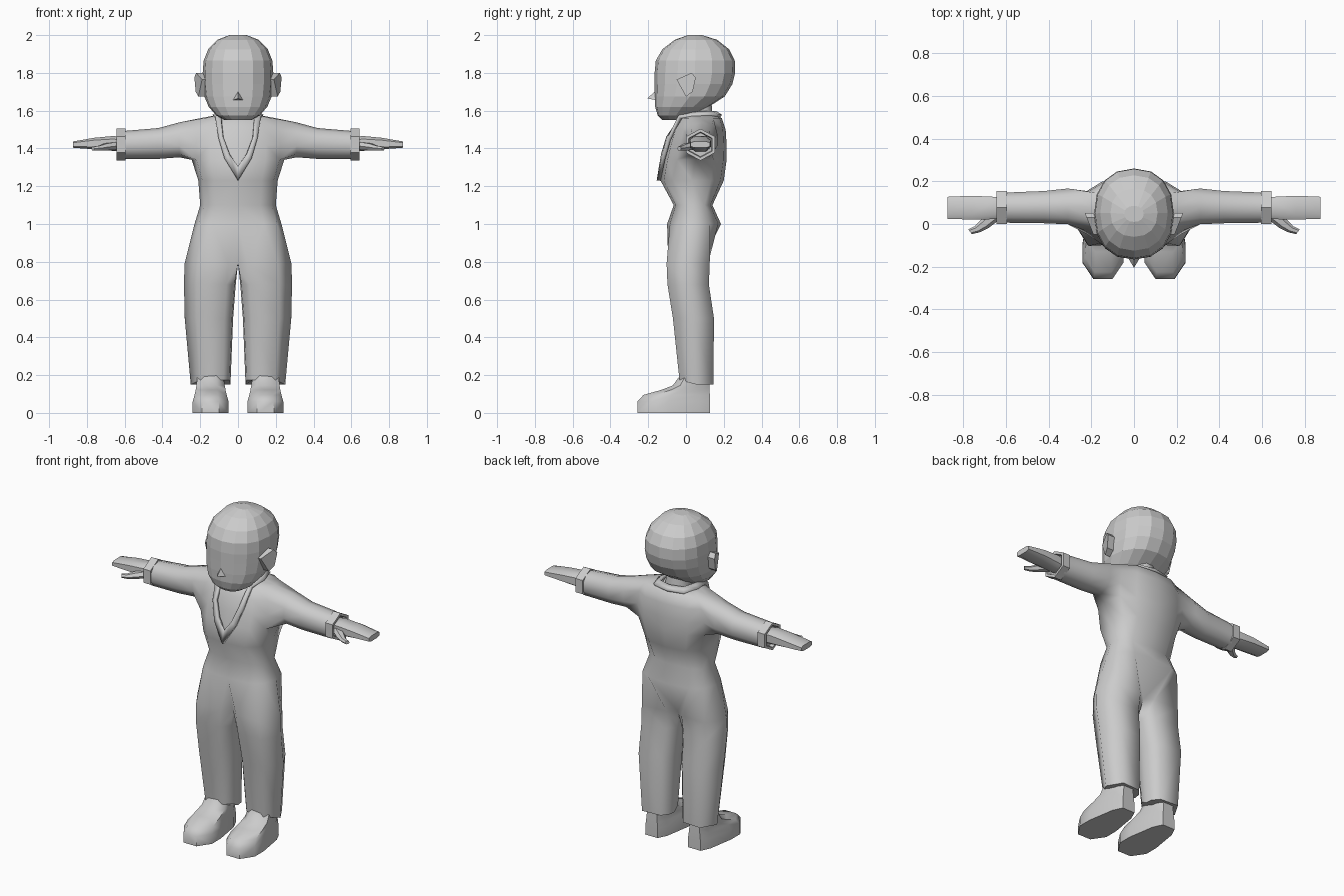
import bpy, bmesh, math
from mathutils import Matrix

if "Cube" in bpy.data.objects:
    bpy.data.objects.remove(bpy.data.objects["Cube"])

grey = bpy.data.materials.new("plain_grey")
grey.diffuse_color = (0.6, 0.6, 0.6, 1)
grey.use_nodes = True
grey.node_tree.nodes["Principled BSDF"].inputs["Base Color"].default_value = grey.diffuse_color


def sgnpow(v, p):
    return math.copysign(abs(v) ** p, v)


def oval(a0, a1, b0, b1, angles, p=1.0):
    """Points of a rounded box between a0..a1 and b0..b1, angles in degrees."""
    out = []
    for t in angles:
        c, s = math.cos(math.radians(t)), math.sin(math.radians(t))
        out.append(((a0 + a1) / 2 + (a1 - a0) / 2 * sgnpow(c, p),
                    (b0 + b1) / 2 + (b1 - b0) / 2 * sgnpow(s, p)))
    return out


def even(n, start=0):
    return [start + 360 * i / n for i in range(n)]


def skin(bm, rings, closed=True):
    """Join neighbouring rings of vertices with quads."""
    for a, b in zip(rings, rings[1:]):
        n = len(a)
        for i in range(n if closed else n - 1):
            j = (i + 1) % n
            bm.faces.new((a[i], a[j], b[j], b[i]))


def finish(name, bm, mirror=False, angle=50):
    if mirror:
        bmesh.ops.mirror(bm, geom=bm.verts[:] + bm.edges[:] + bm.faces[:],
                         matrix=Matrix.Identity(4), merge_dist=0.0005, axis='X')
        bmesh.ops.remove_doubles(bm, verts=bm.verts[:], dist=0.0005)
    bmesh.ops.recalc_face_normals(bm, faces=bm.faces[:])
    me = bpy.data.meshes.new(name)
    bm.to_mesh(me)
    bm.free()
    me.materials.append(grey)
    ob = bpy.data.objects.new(name, me)
    bpy.context.collection.objects.link(ob)
    if angle:
        bpy.ops.object.select_all(action='DESELECT')
        ob.select_set(True)
        bpy.context.view_layer.objects.active = ob
        bpy.ops.object.shade_smooth_by_angle(angle=math.radians(angle))
    return ob


def loft(name, rings, mirror=False, angle=50):
    bm = bmesh.new()
    vs = [[bm.verts.new(p) for p in r] for r in rings]
    skin(bm, vs)
    bm.faces.new(vs[0])
    bm.faces.new(vs[-1])
    return finish(name, bm, mirror, angle)


# Suit: half torso, sleeve and trouser leg in one skin, then mirrored
bm = bmesh.new()
torso = [(1.575, .12, .0, .165), (1.56, .20, -.03, .19), (1.50, .235, -.07, .21),
         (1.42, .25, -.095, .215), (1.34, .245, -.115, .215), (1.23, .21, -.135, .20),
         (1.10, .20, -.065, .14), (1.00, .23, -.10, .185)]
half = [-90, -60, -30, 0, 30, 60, 90]
rows = []
for z, w, yf, yb in torso:
    pts = oval(-w, w, yf, yb, half, .75)
    pts[0], pts[-1] = (0, yf), (0, yb)
    rows.append([bm.verts.new((x, y, z)) for x, y in pts])
for r in range(len(rows) - 1):
    for c in range(6):
        if not (1 <= r <= 3 and c in (2, 3)):      # leave the sleeve hole open
            bm.faces.new((rows[r][c], rows[r][c + 1], rows[r + 1][c + 1], rows[r + 1][c]))
bm.faces.new(rows[0])

# Sleeve grown from the hole
hole = [(1, 2), (1, 3), (1, 4), (2, 4), (3, 4), (4, 4), (4, 3), (4, 2), (3, 2), (2, 2)]
sleeve = [[rows[r][c] for r, c in hole]]
for x, y0, y1, z0, z1 in [(.31, -.005, .17, 1.353, 1.538), (.42, 0, .158, 1.345, 1.508),
                          (.61, .003, .15, 1.345, 1.492)]:
    ring = oval(y0, y1, z0, z1, [126 - 36 * i for i in range(10)], .9)
    sleeve.append([bm.verts.new((x, y, z)) for y, z in ring])
skin(bm, sleeve)
bm.faces.new(sleeve[-1])

# Trouser leg: waist row runs into the leg and the crotch points
turn = [-160, -125, -65, 0, 65, 125, 160, 180]
legs = []
for z, x0, x1, yf, yb in [(.79, .0, .283, -.112, .135), (.68, .012, .286, -.107, .13),
                          (.50, .026, .282, -.078, .157), (.15, .04, .25, -.042, .152)]:
    legs.append([bm.verts.new((x, y, z)) for x, y in oval(x0, x1, yf, yb, turn, .8)])
for i, y in ((0, -.05), (6, .08), (7, .015)):
    legs[0][i].co = (0, y, .79)
skin(bm, [rows[-1], legs[0][:7]], closed=False)
skin(bm, legs)
bm.faces.new(legs[-1])
for v in legs[-1]:                                  # hem lifts a little in front
    if v.co.y < .02:
        v.co.z += .025
bmesh.ops.delete(bm, geom=[v for v in bm.verts if not v.link_faces], context='VERTS')
finish("suit", bm, mirror=True, angle=75)

# Collar: raised strip round the neck, meeting in a V on the chest
inner = [(0, .155, 1.59), (.075, .135, 1.59), (.095, .07, 1.59), (.09, -.01, 1.585),
         (.078, -.095, 1.46), (.045, -.122, 1.37), (0, -.133, 1.305)]
outer = [(0, .185, 1.57), (.10, .165, 1.57), (.13, .07, 1.57), (.12, -.035, 1.565),
         (.102, -.09, 1.45), (.07, -.12, 1.345), (0, -.145, 1.23)]
bm = bmesh.new()
skin(bm, [[bm.verts.new(p) for p in inner], [bm.verts.new(p) for p in outer]], closed=False)
collar = finish("collar", bm, mirror=True, angle=40)
mod = collar.modifiers.new("thickness", 'SOLIDIFY')
mod.thickness = .02
mod.offset = 0

# Cuffs: hexagonal bands
bm = bmesh.new()
hexes = [[bm.verts.new((x, .0765 + s * .0895 * math.cos(math.radians(t)),
                        1.42 + s * .0845 * math.sin(math.radians(t)))) for t in even(6, 30)]
         for x, s in ((.595, .8), (.595, 1), (.643, 1), (.643, .8), (.62, .75))]
skin(bm, hexes)
bm.faces.new(hexes[0])
bm.faces.new(hexes[-1])
finish("cuffs", bm, mirror=True, angle=30)

# Mitten hands and thumbs
loft("hands", [[(x, y, z) for y, z in oval(y0, y1, z0, z1, even(8, 22.5), .6)]
               for x, y0, y1, z0, z1 in [(.60, .03, .125, 1.38, 1.46), (.66, .02, .13, 1.385, 1.468),
                                         (.76, .018, .135, 1.394, 1.458), (.873, .022, .13, 1.403, 1.438)]],
     mirror=True)
loft("thumbs", [[(x + .6 * r * math.cos(math.radians(t)), y + .8 * r * math.cos(math.radians(t)),
                  z + .8 * r * math.sin(math.radians(t))) for t in even(6)]
                for x, y, z, r in [(.64, .05, 1.415, .03), (.70, .0, 1.408, .026),
                                   (.735, -.025, 1.402, .018), (.768, -.036, 1.40, .014)]],
     mirror=True)

# Shoes: stacked outlines that step back from the toe
shoe = []
for z, x0, x1, toe, heel in [(0, .05, .242, -.258, .127), (.06, .05, .24, -.258, .127),
                             (.095, .06, .23, -.225, .126), (.122, .066, .224, -.13, .125),
                             (.145, .07, .22, -.07, .124), (.20, .078, .215, -.03, .122)]:
    w, d = x1 - x0, heel - toe
    plan = [(.27, 0), (.73, 0), (1, .2), (1, .42), (.86, .85), (.72, 1), (.28, 1), (.14, .85), (0, .42), (0, .2)]
    shoe.append([(x0 + w * u, toe + d * v, z) for u, v in plan])
loft("shoes", shoe, mirror=True, angle=50)

# Neck
loft("neck", [[(x, y, z) for x, y in oval(-r, r, .07 - r, .07 + r, even(10))]
              for z, r in ((1.50, .085), (1.57, .075), (1.68, .065))])

# Head: flat-faced rings, jaw forward and skull swept back
head = [(1.55, .07, -.125, .0), (1.575, .115, -.15, .045), (1.62, .155, -.163, .12),
        (1.675, .178, -.166, .205), (1.74, .185, -.166, .245), (1.80, .187, -.166, .26),
        (1.865, .182, -.16, .258), (1.925, .158, -.125, .228), (1.975, .11, -.06, .165),
        (2.0, .045, .01, .085)]
loft("head", [[(x, y, z) for x, y in oval(-w, w, y0, y1, even(16), .88)]
              for z, w, y0, y1 in head], angle=0)

# Nose: small pyramid
bm = bmesh.new()
tip = bm.verts.new((0, -.205, 1.665))
base = [bm.verts.new(p) for p in ((0, -.155, 1.71), (.03, -.155, 1.655), (-.03, -.155, 1.655))]
for i in range(3):
    bm.faces.new((tip, base[i], base[(i + 1) % 3]))
bm.faces.new(base)
finish("nose", bm, angle=0)

# Ears: wedges that flare out toward the back
ear = [(-.05, 1.765), (.03, 1.80), (.052, 1.775), (.035, 1.70), (.0, 1.675)]
loft("ears", [[(.165, y, z) for y, z in ear],
              [(.19 + (y + .05) * .4, y, z) for y, z in ear]], mirror=True, angle=0)
